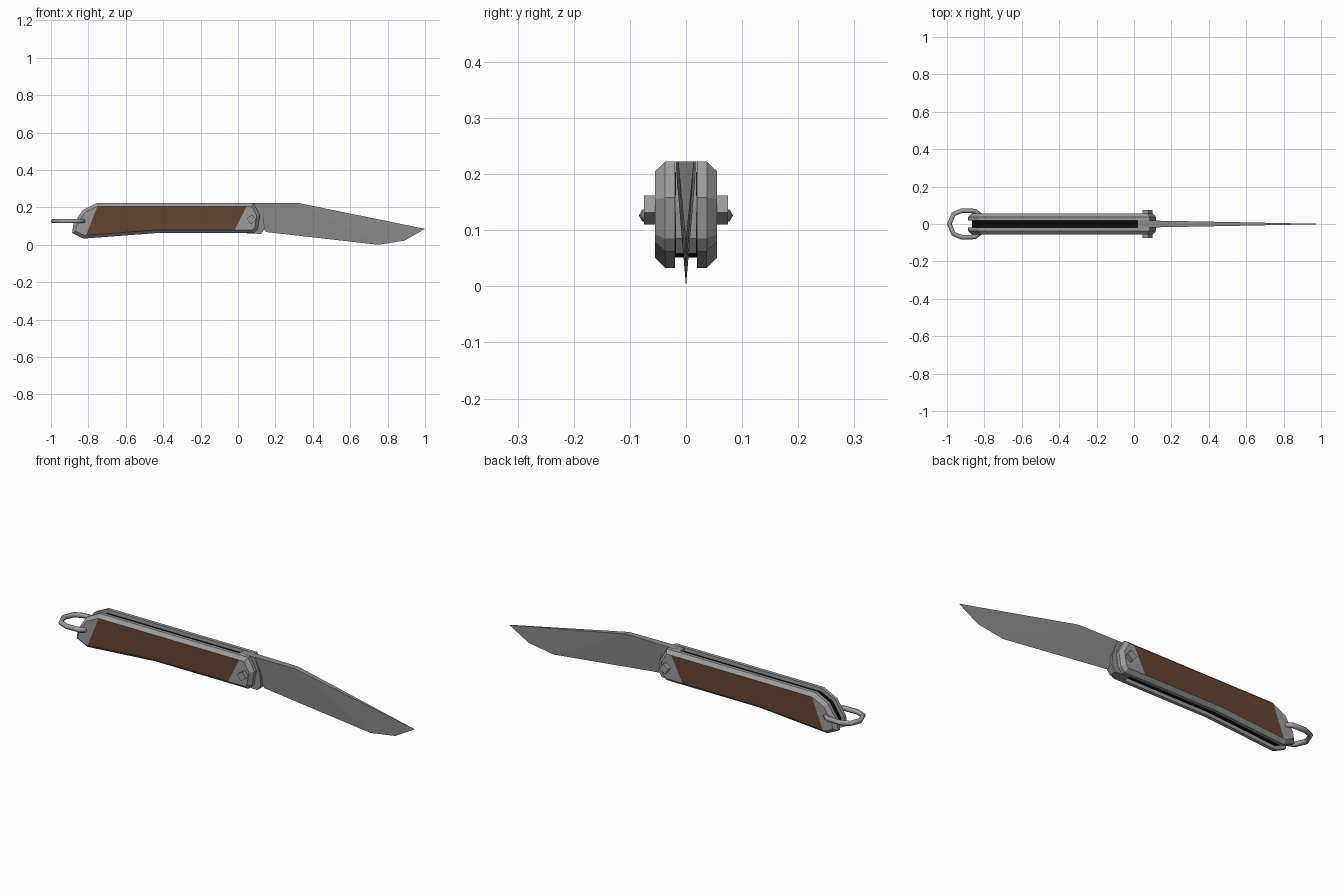
import bpy, bmesh, math
from mathutils import Vector

if "Cube" in bpy.data.objects:
    bpy.data.objects.remove(bpy.data.objects["Cube"])


def material(name, rgb):
    m = bpy.data.materials.new(name)
    m.diffuse_color = (*rgb, 1)
    m.use_nodes = True
    m.node_tree.nodes["Principled BSDF"].inputs["Base Color"].default_value = m.diffuse_color
    return m


STEEL = material("grey steel", (0.33, 0.33, 0.33))
BLADE = material("blade steel", (0.27, 0.27, 0.275))
WOOD = material("brown wood", (0.13, 0.06, 0.033))
BLACK = material("black", (0.003, 0.003, 0.003))


def finish(bm, name, *mats):
    bmesh.ops.recalc_face_normals(bm, faces=bm.faces)
    me = bpy.data.meshes.new(name)
    bm.to_mesh(me)
    bm.free()
    for m in mats:
        me.materials.append(m)
    ob = bpy.data.objects.new(name, me)
    bpy.context.collection.objects.link(ob)
    return ob


def inset(pts, d):
    """Offset a clockwise outline inwards by d."""
    out = []
    for i, p in enumerate(pts):
        p = Vector(p)
        a = (p - Vector(pts[i - 1])).normalized()
        b = (Vector(pts[(i + 1) % len(pts)]) - p).normalized()
        na, nb = Vector((a.y, -a.x)), Vector((b.y, -b.x))
        out.append(tuple(p + (na + nb) * d / (1 + na.dot(nb))))
    return out


def loft(bm, rings):
    """Skin a list of (outline, y) sections and cap both ends."""
    loops = [[bm.verts.new((x, y, z)) for x, z in pts] for pts, y in rings]
    n = len(loops[0])
    for a, b in zip(loops, loops[1:]):
        for i in range(n):
            j = (i + 1) % n
            bm.faces.new((a[i], a[j], b[j], b[i]))
    bm.faces.new(loops[0])
    bm.faces.new(loops[-1])


# Handle outline in x, z, clockwise seen from the front
outline = [(-0.757, 0.222), (0.083, 0.222), (0.118, 0.158), (0.106, 0.085),
           (0.085, 0.062), (-0.44, 0.062), (-0.826, 0.033), (-0.887, 0.062),
           (-0.88, 0.11), (-0.83, 0.185)]

# Two handle halves: chamfered steel with a wood field between slanted bolsters
cuts = [(Vector((-0.81, 0, 0.055)), Vector((0.155, 0, -0.06))),
        (Vector((-0.025, 0, 0.065)), Vector((0.14, 0, -0.07)))]
for side, name in ((-1, "handle_front"), (1, "handle_back")):
    bm = bmesh.new()
    loft(bm, [(outline, side * 0.02), (outline, side * 0.037),
              (inset(outline, 0.017), side * 0.055)])
    for co, no in cuts:
        bmesh.ops.bisect_plane(bm, geom=bm.verts[:] + bm.edges[:] + bm.faces[:],
                               plane_co=co, plane_no=no)
    for f in bm.faces:
        c = f.calc_center_median()
        if (abs(c.y) > 0.054 and (c - cuts[0][0]).dot(cuts[0][1]) > 0
                and (c - cuts[1][0]).dot(cuts[1][1]) < 0):
            f.material_index = 1
    finish(bm, name, STEEL, WOOD)

# Dark recessed core between the halves
bm = bmesh.new()
core = [(min(x, 0.06), z) for x, z in inset(outline, 0.018)]
loft(bm, [(core, -0.0205), (core, 0.0205)])
finish(bm, "dark_core", BLACK)

# Blade: wedge section, thick spine tapering to the tip
bm = bmesh.new()
spine = [(0.05, 0.222, 0.019), (0.33, 0.222, 0.014), (1.0, 0.085, 0.0008)]
edge = [bm.verts.new((x, 0, z)) for x, z in ((0.15, 0.068), (0.75, 0.0), (0.89, 0.022))]
L = [bm.verts.new((x, -t, z)) for x, z, t in spine]
R = [bm.verts.new((x, t, z)) for x, z, t in spine]
for S in (L, R):
    for i in range(2):
        bm.faces.new((S[i], S[i + 1], edge[i + 1], edge[i]))
for i in range(2):
    bm.faces.new((L[i], L[i + 1], R[i + 1], R[i]))
bm.faces.new((L[0], R[0], edge[0]))
bm.faces.new((L[2], R[2], edge[2]))
finish(bm, "blade", BLADE)

# Tang at the blade root
bm = bmesh.new()
tang = [(0.02, 0.221), (0.11, 0.221), (0.138, 0.14), (0.142, 0.085),
        (0.122, 0.058), (0.04, 0.062)]
loft(bm, [(tang, -0.019), (tang, 0.019)])
finish(bm, "blade_tang", BLADE)

# Four-sided pivot pin through the front bolster
bm = bmesh.new()
pin = [(0.072 + 0.026 * math.cos(a), 0.136 + 0.026 * math.sin(a))
       for a in (math.radians(80 - 90 * k) for k in range(4))]
loft(bm, [(pin, -0.075), (pin, 0.075)])
finish(bm, "pivot_pin", STEEL)

# Lanyard ring hooked into the rear bolster
half = [(-0.845, 0.035), (-0.828, 0.055), (-0.85, 0.069), (-0.92, 0.0715), (-0.965, 0.053)]
path = half + [(-0.987, 0.0)] + [(x, -y) for x, y in reversed(half)]
cu = bpy.data.curves.new("lanyard_ring", "CURVE")
cu.dimensions = "3D"
cu.bevel_depth = 0.0125
cu.bevel_resolution = 1
cu.use_fill_caps = True
sp = cu.splines.new("POLY")
sp.points.add(len(path) - 1)
for p, (x, y) in zip(sp.points, path):
    p.co = (x, y, 0.126, 1)
ring = bpy.data.objects.new("lanyard_ring", cu)
bpy.context.collection.objects.link(ring)
cu.materials.append(STEEL)
bpy.context.view_layer.objects.active = ring
ring.select_set(True)
bpy.ops.object.convert(target="MESH")
